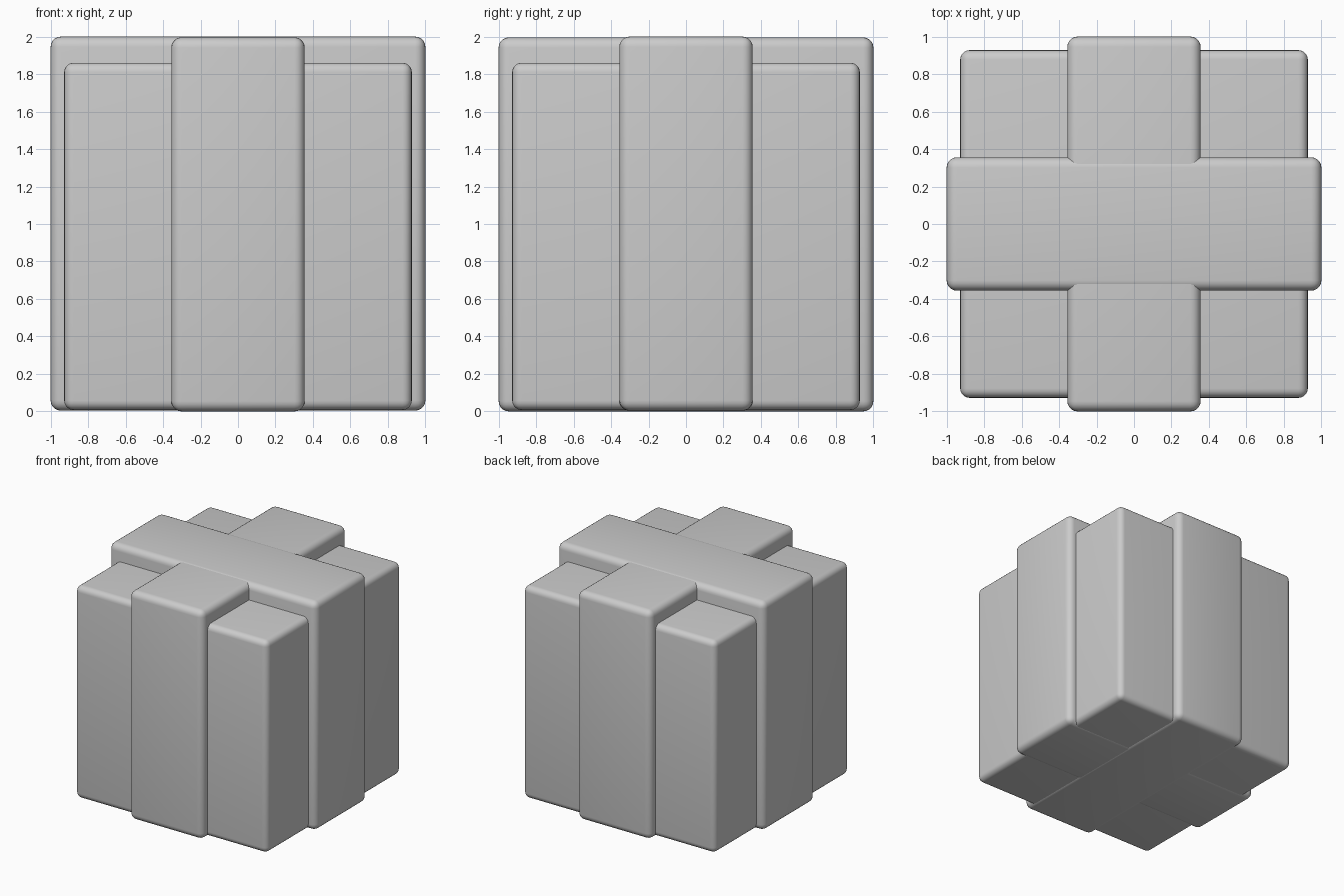
import bpy

if "Cube" in bpy.data.objects:
    bpy.data.objects.remove(bpy.data.objects["Cube"])


def rounded_box(name, size_x, size_y, z0, z1, radius):
    bpy.ops.mesh.primitive_cube_add(size=1, location=(0, 0, (z0 + z1) / 2))
    ob = bpy.context.object
    ob.name = name
    ob.scale = (size_x, size_y, z1 - z0)
    bpy.ops.object.transform_apply(location=False, rotation=False, scale=True)
    bevel = ob.modifiers.new("rounded_edges", 'BEVEL')
    bevel.width = radius
    bevel.segments = 5
    bpy.ops.object.modifier_apply(modifier=bevel.name)
    bpy.ops.object.shade_smooth_by_angle(angle=0.6)
    return ob


# Main crate body
rounded_box("box_body", 1.855, 1.855, 0.008, 1.86, 0.05)

# Two crossing bands, offset slightly in height so one overlaps the other
rounded_box("side_to_side_band", 2.0, 0.712, 0.004, 2.0, 0.055)
rounded_box("front_to_back_band", 0.712, 2.0, 0.0, 1.996, 0.055)
